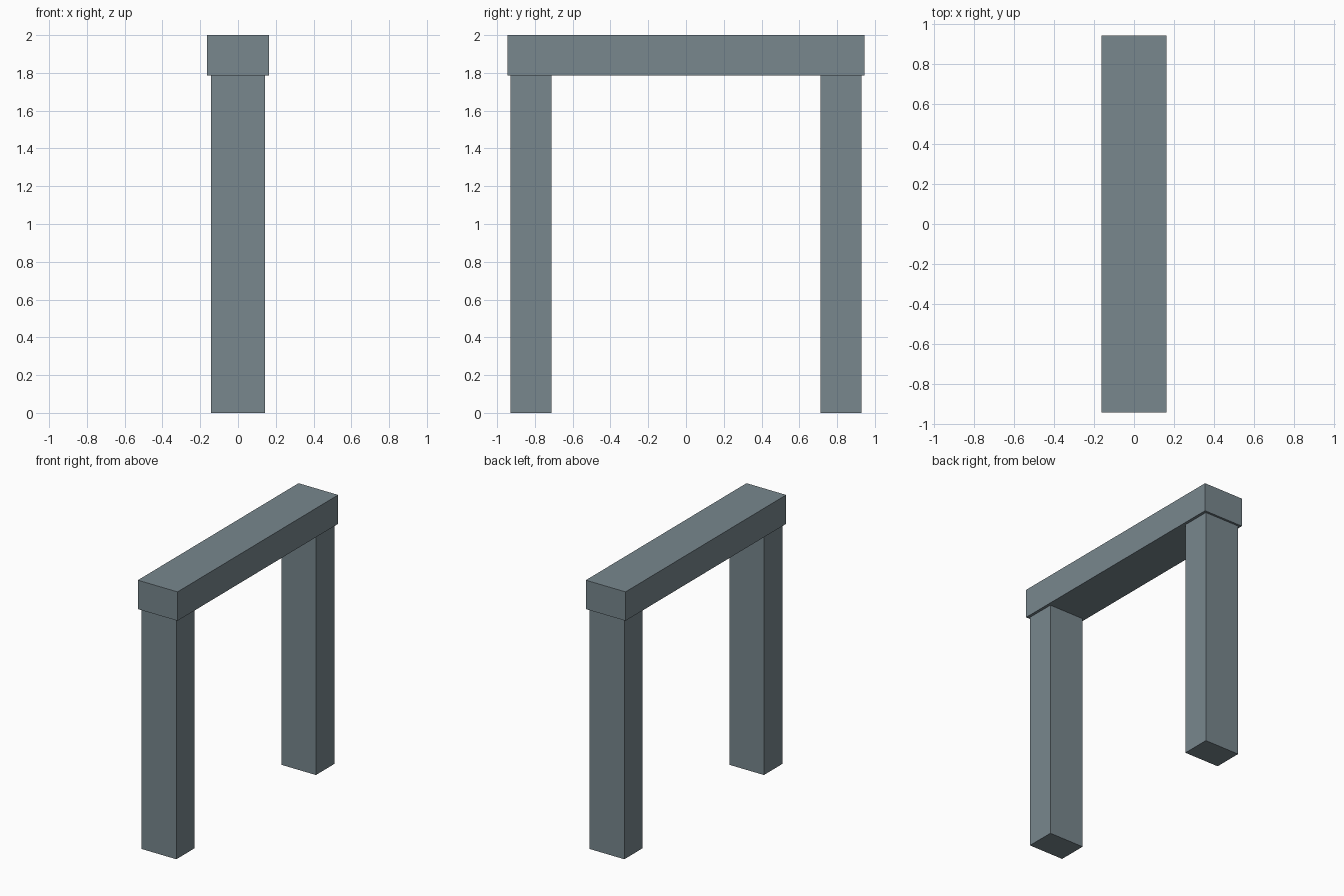
import bpy

if "Cube" in bpy.data.objects:
    bpy.data.objects.remove(bpy.data.objects["Cube"], do_unlink=True)

# Single slate grey stone colour
COLOR = (0.188, 0.242, 0.27, 1)
stone = bpy.data.materials.new("slate_grey")
stone.use_nodes = True
stone.diffuse_color = COLOR
stone.node_tree.nodes["Principled BSDF"].inputs["Base Color"].default_value = COLOR


def block(name, size, y, bottom):
    """Box centred on x = 0, resting at the given height."""
    bpy.ops.mesh.primitive_cube_add(size=1, location=(0, y, bottom + size[2] / 2))
    obj = bpy.context.object
    obj.name = name
    obj.scale = size
    bpy.ops.object.transform_apply(location=False, rotation=False, scale=True)
    obj.data.materials.append(stone)
    return obj


HEIGHT = 2.0
PILLAR_TOP = 1.785

# Two matching pillars
for name, side in (("front_pillar", -1), ("back_pillar", 1)):
    block(name, (0.285, 0.216, PILLAR_TOP), side * 0.82, 0)

# Crossbeam overhanging the pillars slightly on every side
block("crossbeam", (0.326, 1.888, HEIGHT - PILLAR_TOP), 0, PILLAR_TOP)
